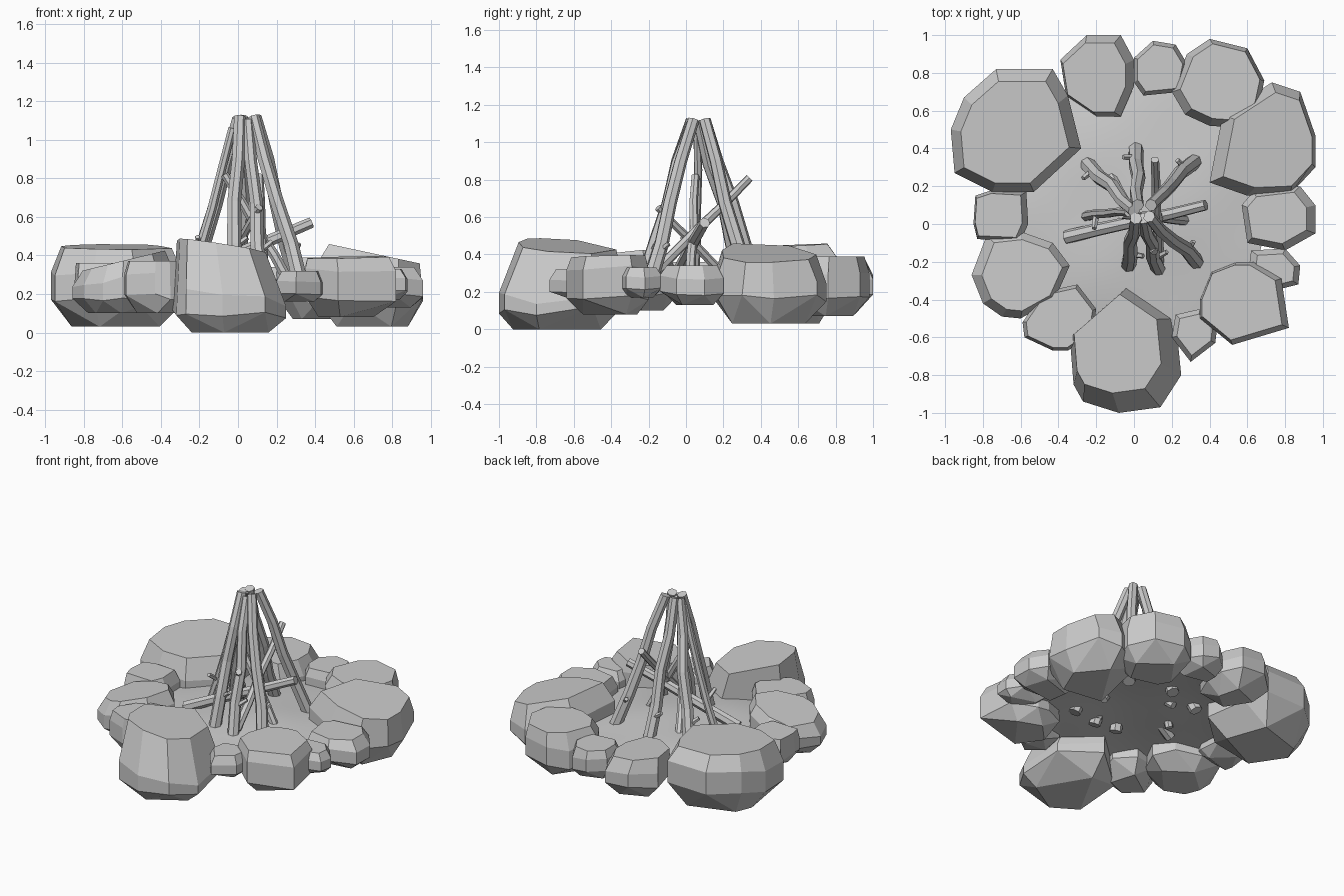
import bpy, bmesh, math, random
from mathutils import Vector

random.seed(4)
cube = bpy.data.objects.get("Cube")
if cube:
    bpy.data.objects.remove(cube)

grey = bpy.data.materials.new("plain grey")
grey.use_nodes = True
colour = (0.6, 0.6, 0.6, 1)
grey.diffuse_color = colour
grey.node_tree.nodes["Principled BSDF"].inputs["Base Color"].default_value = colour


def add_object(name, bm):
    mesh = bpy.data.meshes.new(name)
    bm.to_mesh(mesh)
    bm.free()
    mesh.materials.append(grey)
    obj = bpy.data.objects.new(name, mesh)
    bpy.context.collection.objects.link(obj)
    return obj


def stone(name, outline, low, high, shrink=0.85, shift=(0, 0), tilt=(0, 0), belt=(0.3, 0.7), foot=0.66):
    """Faceted boulder: hull of an uneven belt, a smaller tilted top and a small underside.
    Outline is in hundredths of a unit."""
    points = [Vector((x, y, 0)) / 100 for x, y in outline]
    centre = sum(points, Vector()) / len(points)
    offset = Vector((*shift, 0))
    height = high - low
    bm = bmesh.new()
    for i, p in enumerate(points):
        arm = p - centre
        top = centre + offset + arm * shrink
        drop = tilt[0] * arm.x + tilt[1] * arm.y
        uneven = height * random.uniform(-0.08, 0.08)
        bm.verts.new((top.x, top.y, high + drop))
        bm.verts.new((p.x, p.y, low + height * belt[0] + uneven))
        bm.verts.new((p.x, p.y, low + height * belt[1] + drop + uneven))
        if i % 2 == 0:
            base = centre + arm * foot
            bm.verts.new((base.x, base.y, low))
    hull = bmesh.ops.convex_hull(bm, input=bm.verts)
    loose = [v for v in hull["geom_interior"] + hull["geom_unused"]
             if isinstance(v, bmesh.types.BMVert)]
    bmesh.ops.delete(bm, geom=list(set(loose)), context="VERTS")
    bmesh.ops.dissolve_limit(bm, angle_limit=math.radians(12), verts=bm.verts, edges=bm.edges)
    bmesh.ops.recalc_face_normals(bm, faces=bm.faces)
    return add_object(name, bm)


# Ring of stones
stone("back_left_stone_large", [(-97, 50), (-95, 27), (-75, 17), (-53, 17), (-28, 40),
      (-35, 68), (-43, 82), (-73, 82), (-90, 67)], 0.03, 0.445, 0.83, (0, -0.01), (-0.01, 0.04),
      (0.38, 0.72))
stone("back_stone", [(-39, 87), (-25, 100), (-7, 100), (0, 87), (0, 73), (-7, 57),
      (-20, 57), (-36, 68)], 0.08, 0.37, 0.85, (-0.02, -0.01), (-0.06, 0), (0.4, 0.7), 0.55)
stone("back_stone_small", [(0, 88), (10, 97), (22, 95), (28, 85), (25, 70), (5, 68), (0, 75)],
      0.13, 0.34, 0.85)
stone("back_stone_round", [(20, 70), (28, 90), (40, 98), (60, 93), (69, 76), (66, 62),
      (55, 51), (40, 52), (27, 58)], 0.07, 0.39, 0.86, (0.01, 0.01))
stone("side_stone_large", [(40, 22), (47, 58), (73, 75), (88, 70), (96, 47), (96, 30),
      (83, 16), (60, 15)], 0.03, 0.4, 0.84, (0.02, 0), (-0.18, 0), (0.35, 0.62))
stone("side_stone", [(57, 10), (63, 17), (88, 20), (96, 10), (96, -5), (80, -14), (60, -10)],
      0.13, 0.34, 0.8, (-0.01, 0))
stone("side_stone_small", [(62, -14), (80, -13), (88, -22), (87, -32), (75, -35), (60, -30)],
      0.17, 0.33, 0.75)
stone("front_side_stone", [(35, -40), (41, -25), (54, -20), (63, -20), (78, -29), (82, -55),
      (52, -64), (35, -50)], 0.08, 0.39, 0.9, (-0.01, 0), (0.02, 0.02), (0.3, 0.8))
stone("front_stone_small", [(20, -60), (22, -48), (35, -45), (44, -55), (43, -63), (30, -73)],
      0.16, 0.32, 0.78)
stone("front_stone_large", [(-3, -33), (-34, -60), (-32, -85), (-27, -94), (-8, -100),
      (14, -97), (25, -80), (22, -50)], 0.0, 0.45, 0.78, (-0.04, 0.05), (-0.12, -0.05),
      (0.24, 0.45), 0.7)
stone("front_stone_medium", [(-59, -52), (-48, -36), (-30, -32), (-20, -45), (-22, -58),
      (-35, -67), (-43, -67), (-58, -60)], 0.1, 0.37, 0.9)
stone("front_right_stone", [(-86, -27), (-78, -6), (-60, -4), (-43, -10), (-34, -22),
      (-42, -40), (-60, -50), (-70, -49), (-80, -42)], 0.1, 0.37, 0.82, (0.01, 0), (0.2, 0))
stone("right_stone", [(-85, 0), (-84, 15), (-75, 18), (-57, 17), (-56, 0), (-60, -9), (-83, -8)],
      0.15, 0.36, 0.86, (-0.01, 0))

# Gently domed ash bed, one open sheet
bm = bmesh.new()
bmesh.ops.create_grid(bm, x_segments=24, y_segments=24, size=1)
for v in bm.verts:
    x, y = v.co.x, v.co.y
    u, w = x * math.sqrt(1 - y * y / 2), y * math.sqrt(1 - x * x / 2)
    ripple = 0.006 * math.sin(5 * u) * math.cos(6 * w)
    v.co = (0.7 * u, 0.7 * w + 0.07, 0.275 - 0.06 * (u * u + w * w) + ripple)
for f in bm.faces:
    f.smooth = True
add_object("ash_bed", bm)


def stick(name, start, end, radius, bend=0.0, rings=5, sides=7):
    """Straight-grained branch with a few gentle kinks."""
    start, end = Vector(start), Vector(end)
    axis = (end - start).normalized()
    side = axis.orthogonal().normalized()
    other = axis.cross(side)
    bm = bmesh.new()
    previous = None
    for i in range(rings):
        t = i / (rings - 1)
        middle = start.lerp(end, t)
        if 0 < i < rings - 1:
            middle += (side * random.uniform(-1, 1) + other * random.uniform(-1, 1)) * bend
        width = radius * (1.1 - 0.25 * t)
        angles = [math.tau * k / sides for k in range(sides)]
        ring = [bm.verts.new(middle + (side * math.cos(a) + other * math.sin(a)) * width)
                for a in angles]
        if previous:
            for k in range(sides):
                n = (k + 1) % sides
                bm.faces.new((previous[k], previous[n], ring[n], ring[k]))
        else:
            bm.faces.new(ring[::-1])
        previous = ring
    bm.faces.new(previous)
    bmesh.ops.recalc_face_normals(bm, faces=bm.faces)
    return add_object(name, bm)


# Leaning poles that meet at the top, each with a short twig near its foot
poles = [((-0.25, 0.32), (0.0, 0.07), 1.11, 0.038), ((0.01, 0.4), (0.02, 0.1), 1.12, 0.038),
         ((0.32, 0.33), (0.09, 0.1), 1.12, 0.038), ((0.33, -0.2), (0.08, 0.04), 1.12, 0.038),
         ((0.13, -0.24), (0.05, 0.03), 1.1, 0.036), ((-0.03, -0.22), (0.01, 0.03), 1.12, 0.038),
         ((-0.26, 0.04), (-0.03, 0.06), 1.06, 0.025)]
for number, (foot, tip, height, radius) in enumerate(poles, 1):
    low, top = Vector((*foot, 0.23)), Vector((*tip, height))
    stick(f"pole_{number}", low, top, radius, 0.012)
    knot = low.lerp(top, 0.12 + 0.02 * number)
    swing = Vector((-foot[1], foot[0], 0)).normalized() * 0.07
    stick(f"twig_{number}", knot, knot + swing + Vector((0, 0, 0.05)), 0.016, 0, 2, 5)

# Loose branches laid through the pile
stick("loose_branch_back", (0.13, -0.2, 0.27), (0.11, 0.34, 0.81), 0.027, 0.004)
stick("loose_branch_front", (-0.12, 0.25, 0.25), (0.11, -0.15, 0.65), 0.024, 0.004)
stick("loose_branch_low", (-0.36, -0.07, 0.25), (0.38, 0.1, 0.57), 0.034, 0.004)
stick("loose_branch_inner", (0.27, 0.02, 0.25), (-0.07, 0.05, 0.82), 0.026, 0.006)
